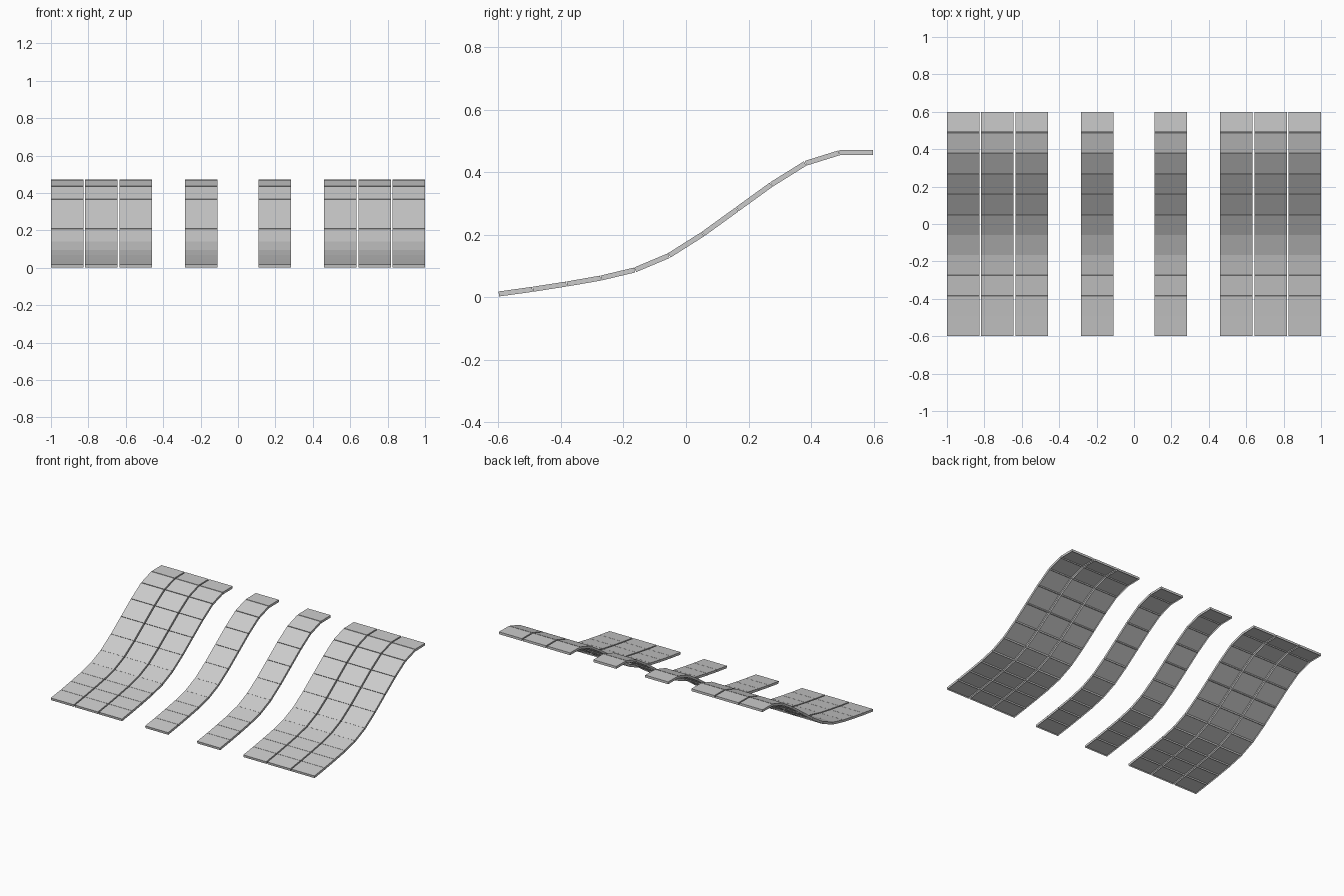
import bpy, bmesh, math
from mathutils import Matrix, Vector

if "Cube" in bpy.data.objects:
    bpy.data.objects.remove(bpy.data.objects["Cube"])

# Centre line of the wave (y, z), one flat panel per segment
zs = [0.010, 0.025, 0.042, 0.061, 0.087, 0.133, 0.202, 0.281, 0.360, 0.428, 0.462, 0.463]
path = [Vector((0, -0.6 + 1.2 * i / 11, z)) for i, z in enumerate(zs)]
W, T, GAP, RIM = 0.174, 0.016, 0.002, 0.006
columns = [0.913, 0.730, 0.547, 0.197]


def panel(bm, x, a, b):
    """Thin tile with a rimmed, slightly recessed underside."""
    d = b - a
    m = (Matrix.Translation((a + b) / 2 + Vector((x, 0, 0)))
         @ Matrix.Rotation(math.atan2(d.z, d.y), 4, 'X')
         @ Matrix.Diagonal((W, d.length - GAP, T, 1)))
    verts = bmesh.ops.create_cube(bm, size=1, matrix=m)['verts']
    faces = {f for v in verts for f in v.link_faces}
    bottom = min(faces, key=lambda f: f.calc_center_median().dot(m.col[2].xyz))
    bmesh.ops.inset_region(bm, faces=[bottom], thickness=RIM, depth=0)
    bmesh.ops.translate(bm, verts=bottom.verts, vec=m.col[2].xyz.normalized() * 0.006)


# Strips of panels, mirrored left and right
for side, s in (("left", -1), ("right", 1)):
    for i, x in enumerate(columns):
        bm = bmesh.new()
        for a, b in zip(path, path[1:]):
            panel(bm, s * x, a, b)
        name = f"wave_strip_{side}_{i + 1}"
        me = bpy.data.meshes.new(name)
        bm.to_mesh(me)
        bm.free()
        bpy.context.collection.objects.link(bpy.data.objects.new(name, me))
